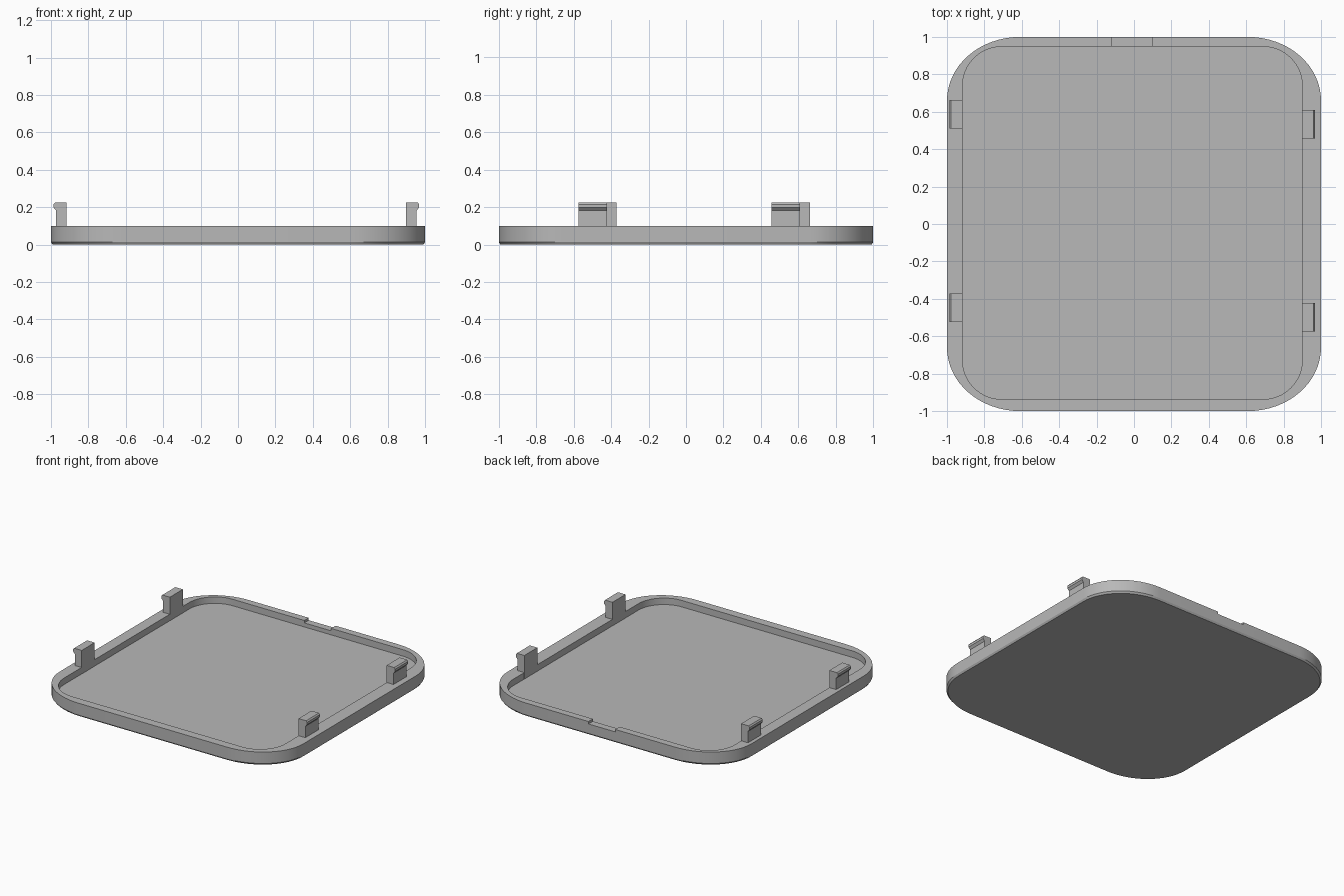
import bpy, bmesh, math

old = bpy.data.objects.get("Cube")
if old:
    bpy.data.objects.remove(old, do_unlink=True)

grey = bpy.data.materials.new("plain grey plastic")
grey.use_nodes = True
colour = (0.48, 0.48, 0.48, 1)
grey.diffuse_color = colour
grey.node_tree.nodes["Principled BSDF"].inputs["Base Color"].default_value = colour

RIM, FLOOR, TOP = 0.098, 0.05, 0.225
STEPS = 16


def finish(bm, name):
    bmesh.ops.recalc_face_normals(bm, faces=bm.faces)
    mesh = bpy.data.meshes.new(name)
    bm.to_mesh(mesh)
    bm.free()
    mesh.materials.append(grey)
    obj = bpy.data.objects.new(name, mesh)
    bpy.context.collection.objects.link(obj)
    return obj


def rounded_ring(bm, x0, x1, y0, y1, rx, ry, z):
    """Rectangle outline with elliptical corners."""
    corners = [(x1 - rx, y1 - ry), (x0 + rx, y1 - ry),
               (x0 + rx, y0 + ry), (x1 - rx, y0 + ry)]
    ring = []
    for i, (cx, cy) in enumerate(corners):
        for s in range(STEPS + 1):
            a = math.pi / 2 * (i + s / STEPS)
            ring.append(bm.verts.new((cx + rx * math.cos(a), cy + ry * math.sin(a), z)))
    return ring


# Lid tray: chamfered base, outer wall, flat rim and recessed floor
bm = bmesh.new()
e = 0.992
rings = [
    rounded_ring(bm, -e, e, -e, e, 0.39, 0.34, 0),
    rounded_ring(bm, -1, 1, -1, 1, 0.39, 0.34, 0.013),
    rounded_ring(bm, -1, 1, -1, 1, 0.39, 0.34, RIM),
    rounded_ring(bm, -0.917, 0.9, -0.937, 0.948, 0.21, 0.21, RIM),
    rounded_ring(bm, -0.917, 0.9, -0.937, 0.948, 0.21, 0.21, FLOOR),
]
for a, b in zip(rings, rings[1:]):
    for i in range(len(a)):
        j = (i + 1) % len(a)
        bm.faces.new((a[i], a[j], b[j], b[i]))
bm.faces.new(rings[0])
bm.faces.new(rings[-1])
tray = finish(bm, "lid_tray")

# Shallow finger notch in the back rim
bm = bmesh.new()
bmesh.ops.create_cube(bm, size=1)
for v in bm.verts:
    v.co.x = -0.01 + v.co.x * 0.22
    v.co.y = 0.99 + v.co.y * 0.12
    v.co.z = RIM + v.co.z * 0.036
cutter = finish(bm, "notch_cutter")
cutter.hide_render = True
cutter.hide_set(True)
cut = tray.modifiers.new("notch", "BOOLEAN")
cut.operation = "DIFFERENCE"
cut.solver = "EXACT"
cut.object = cutter
bpy.context.view_layer.update()
mesh = bpy.data.meshes.new_from_object(tray.evaluated_get(bpy.context.evaluated_depsgraph_get()))
tray.modifiers.clear()
tray.data = mesh
bpy.data.objects.remove(cutter, do_unlink=True)

bpy.ops.object.select_all(action="DESELECT")
tray.select_set(True)
bpy.context.view_layer.objects.active = tray
bpy.ops.object.shade_smooth_by_angle(angle=math.radians(30))

# Snap clips: outward offset and height of the hooked profile
profile = [(0, FLOOR), (0, TOP), (0.062, TOP), (0.07, 0.215),
           (0.07, 0.198), (0.056, 0.182), (0.056, FLOOR)]


def clip(name, inner_x, side, y0, y1):
    bm = bmesh.new()
    ends = [[bm.verts.new((inner_x + side * d, y, z)) for d, z in profile] for y in (y0, y1)]
    for end in ends:
        bm.faces.new(end)
    for i in range(len(profile)):
        j = (i + 1) % len(profile)
        bm.faces.new((ends[0][i], ends[0][j], ends[1][j], ends[1][i]))
    finish(bm, name)


for place, shift in (("back", 0), ("front", -1.033)):
    clip("right_" + place + "_clip", -0.916, -1, 0.51 + shift, 0.662 + shift)
    clip("left_" + place + "_clip", 0.899, 1, 0.458 + shift, 0.61 + shift)
